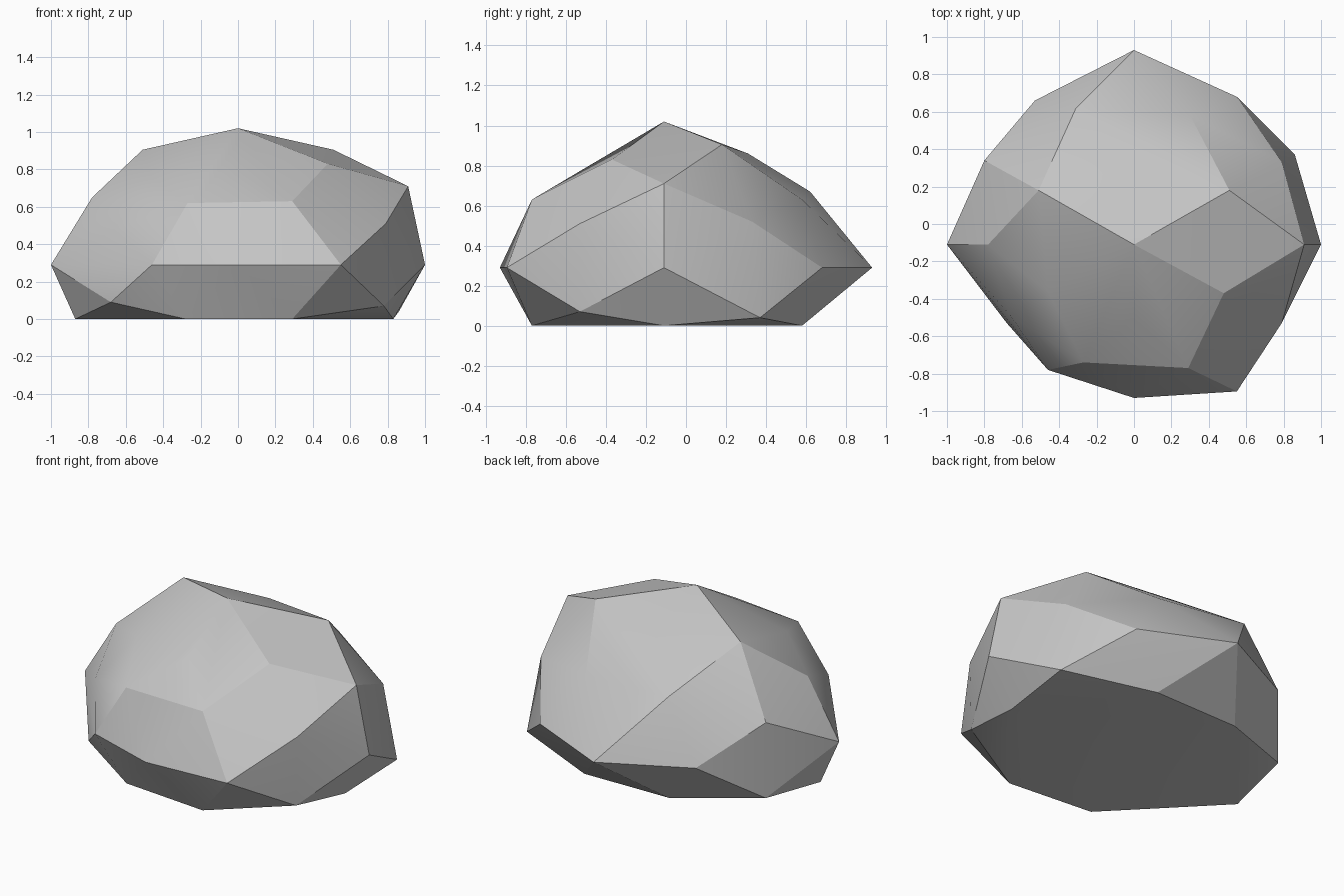
import bpy
import bmesh
import math

cube = bpy.data.objects.get("Cube")
if cube:
    bpy.data.objects.remove(cube, do_unlink=True)

# Plain stone colour
stone = bpy.data.materials.new("stone grey")
stone.use_nodes = True
grey = (0.56, 0.56, 0.56, 1)
stone.diffuse_color = grey
stone.node_tree.nodes["Principled BSDF"].inputs["Base Color"].default_value = grey

# Corners of the boulder, grouped by level
crown = [
    (0, -.11, 1.02), (0, .31, .86), (0, -.50, .79),
    (.51, .18, .905), (-.51, .18, .905),
    (.48, -.37, .83), (-.46, -.36, .75),
]
shoulder = [
    (.91, -.11, .71), (-.78, -.11, .65),
    (.30, .58, .63), (-.31, .62, .67),
    (.29, -.77, .63), (-.27, -.74, .62),
    (.79, .33, .52), (-.80, .34, .53),
    (.79, -.53, .51), (-.66, -.49, .48),
]
girdle = [
    (1, -.11, .29), (-1, -.11, .29), (0, .93, .29), (0, -.93, .29),
    (.55, .68, .29), (-.53, .66, .29),
    (.55, -.895, .29), (-.46, -.78, .29),
]
foot = [
    (.86, .37, .04), (-.80, .34, .05),
    (.78, -.53, .07), (-.68, -.53, .09),
    (.83, -.11, 0), (-.87, -.11, 0),
    (.31, .58, 0), (-.28, .57, 0),
    (.29, -.77, 0), (-.28, -.72, 0),
]

# Wrap the corners in a faceted skin
bm = bmesh.new()
for corner in crown + shoulder + girdle + foot:
    bm.verts.new(corner)
bmesh.ops.convex_hull(bm, input=list(bm.verts))
unused = [v for v in bm.verts if not v.link_faces]
bmesh.ops.delete(bm, geom=unused, context="VERTS")
bmesh.ops.recalc_face_normals(bm, faces=list(bm.faces))

mesh = bpy.data.meshes.new("boulder")
bm.to_mesh(mesh)
bm.free()
mesh.materials.append(stone)
boulder = bpy.data.objects.new("boulder", mesh)
bpy.context.collection.objects.link(boulder)

# Soft facets with crisp ridges
bpy.ops.object.select_all(action="DESELECT")
boulder.select_set(True)
bpy.context.view_layer.objects.active = boulder
bpy.ops.object.shade_smooth_by_angle(angle=math.radians(22))
